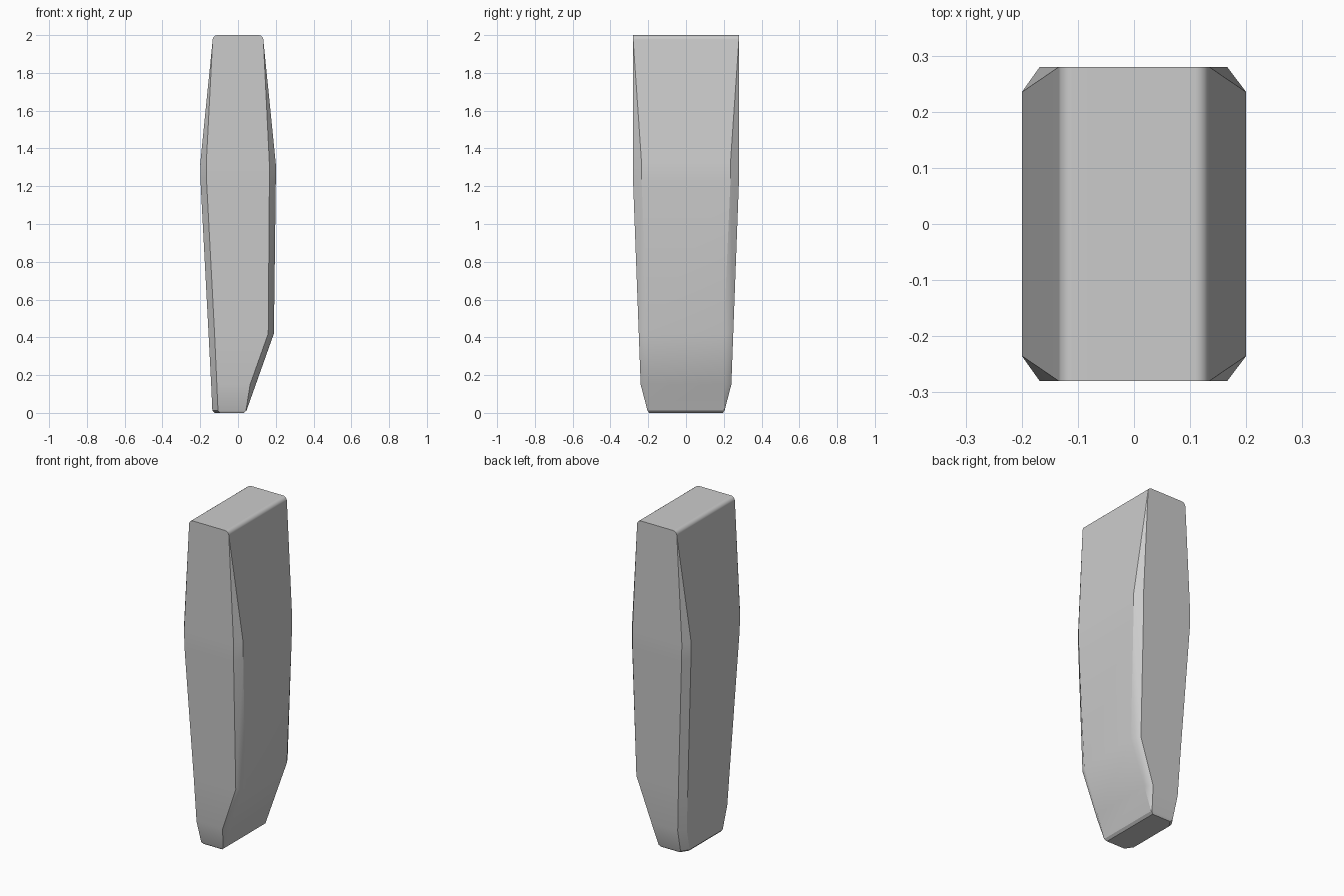
import bpy
import bmesh
import math

cube = bpy.data.objects.get("Cube")
if cube:
    bpy.data.objects.remove(cube, do_unlink=True)

# One plain grey material
grey = bpy.data.materials.new("plain grey")
grey.use_nodes = True
colour = (0.6, 0.6, 0.6, 1.0)
grey.diffuse_color = colour
grey.node_tree.nodes["Principled BSDF"].inputs["Base Color"].default_value = colour


def ring(z, left, right, depth, left_cut=(0, 0), right_cut=(0, 0)):
    """Rectangle at height z with its corners cut by (x, y) amounts per side."""
    lx, ly = left_cut
    rx, ry = right_cut
    half = [(right, depth - ry), (right - rx, depth),
            (left + lx, depth), (left, depth - ly)]
    return [(x, y, z) for x, y in half] + [(x, -y, z) for x, y in reversed(half)]


# Cross-sections from the narrow foot to the shoulder
rings = [
    ring(0.0, -0.125, 0.03, 0.195, (0.03, 0.045)),
    ring(0.012, -0.136, 0.045, 0.204, (0.03, 0.045), (0.003, 0.004)),
    ring(0.15, -0.142, 0.094, 0.24, (0.03, 0.045), (0.03, 0.04)),
    ring(0.42, -0.156, 0.19, 0.25, (0.032, 0.045), (0.03, 0.05)),
    ring(1.22, -0.198, 0.2, 0.28, (0.032, 0.045), (0.034, 0.045)),
    ring(1.32, -0.2, 0.2, 0.28, (0.032, 0.045), (0.034, 0.045)),
]

# Rounded long edges at the top
radius = 0.025
for i in range(5):
    a = math.radians(6 + 84 * i / 4)
    x = 0.109 + radius * math.cos(a)
    rings.append(ring(2 - radius + radius * math.sin(a), -x, x, 0.28))

# Loft the cross-sections and close both ends
bm = bmesh.new()
loops = [[bm.verts.new(p) for p in r] for r in rings]
for low, high in zip(loops, loops[1:]):
    for i in range(8):
        j = (i + 1) % 8
        bm.faces.new((low[i], low[j], high[j], high[i]))
bm.faces.new(loops[0][::-1])
bm.faces.new(loops[-1])
bmesh.ops.remove_doubles(bm, verts=bm.verts[:], dist=0.0005)
bmesh.ops.triangulate(bm, faces=[f for f in bm.faces if len(f.verts) == 4 and
                                 f.calc_area() > 0 and
                                 abs((f.verts[3].co - f.verts[0].co).dot(f.normal)) > 1e-3])
bmesh.ops.recalc_face_normals(bm, faces=bm.faces[:])
mesh = bpy.data.meshes.new("faceted_block")
bm.to_mesh(mesh)
bm.free()

block = bpy.data.objects.new("faceted_block", mesh)
bpy.context.collection.objects.link(block)
mesh.materials.append(grey)

# Smooth shading with crisp facet edges
bpy.ops.object.select_all(action="DESELECT")
block.select_set(True)
bpy.context.view_layer.objects.active = block
bpy.ops.object.shade_smooth_by_angle(angle=math.radians(30))
weighted = block.modifiers.new("flat facets", "WEIGHTED_NORMAL")
weighted.keep_sharp = True
